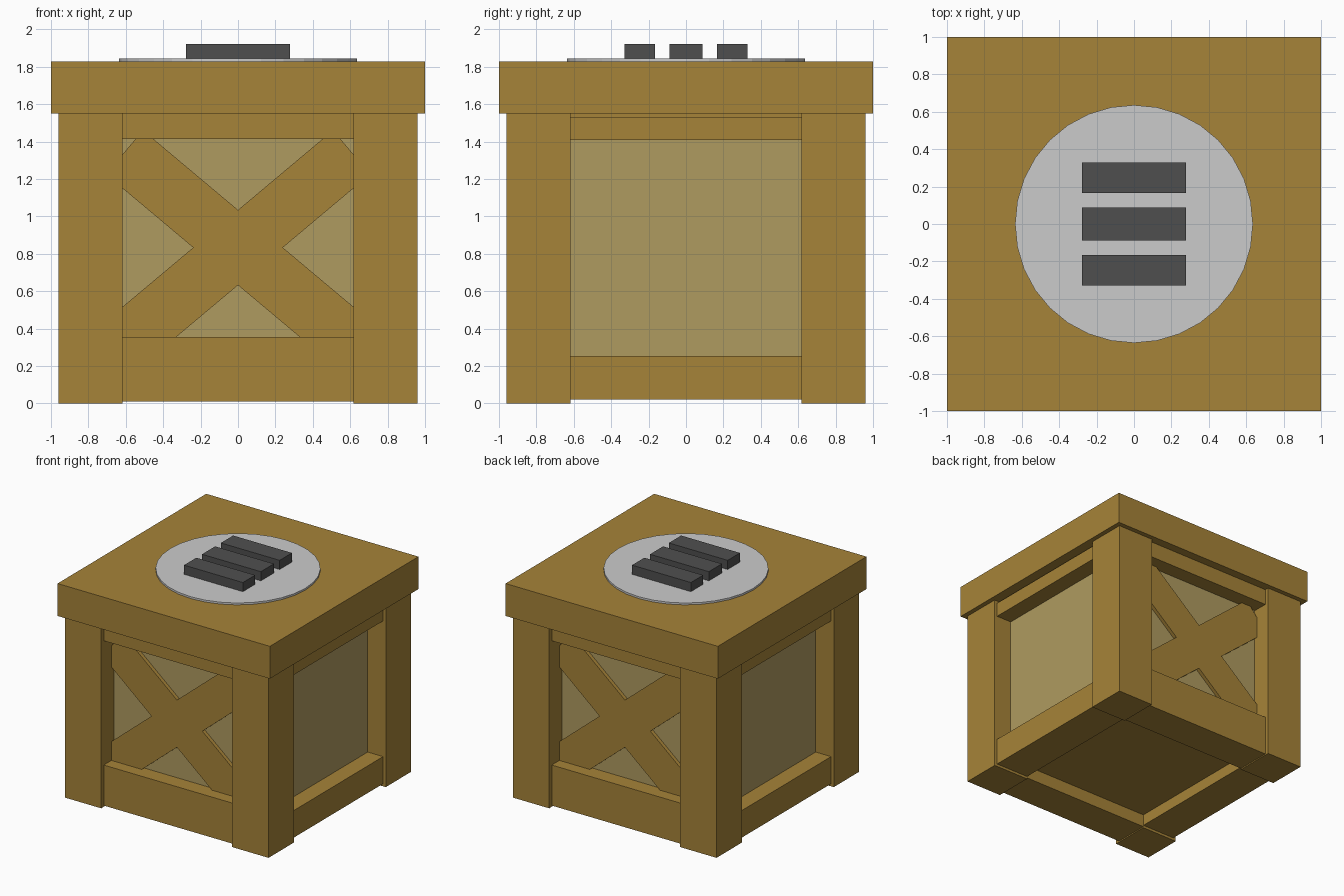
import bpy
from math import radians

if "Cube" in bpy.data.objects:
    bpy.data.objects.remove(bpy.data.objects["Cube"])


def material(name, rgb):
    m = bpy.data.materials.new(name)
    m.diffuse_color = (*rgb, 1)
    m.use_nodes = True
    m.node_tree.nodes["Principled BSDF"].inputs["Base Color"].default_value = m.diffuse_color
    return m


WOOD = material("wood", (0.381, 0.227, 0.040))
PANEL = material("panel", (0.43, 0.327, 0.117))
DARK = material("dark", (0.078, 0.078, 0.078))


def box(name, x, y, z, mat):
    """Box from (min, max) ranges on each axis."""
    r = (x, y, z)
    bpy.ops.mesh.primitive_cube_add(size=1, location=[(a + b) / 2 for a, b in r])
    o = bpy.context.object
    o.name = name
    o.scale = [b - a for a, b in r]
    o.data.materials.append(mat)
    return o


def span(s, a, b):
    """Range from a to b, mirrored when s is -1."""
    return tuple(sorted((s * a, s * b)))


# Lid, floor and inner top board
box("lid", (-1, 1), (-1, 1), (1.551, 1.827), WOOD)
box("floor", (-0.785, 0.785), (-0.785, 0.785), (0.12, 0.2), WOOD)
box("inner_top", (-0.80, 0.80), (-0.80, 0.80), (1.50, 1.56), WOOD)

# Corner posts
for sx in (-1, 1):
    for sy in (-1, 1):
        box("corner_post", span(sx, 0.617, 0.96), span(sy, 0.617, 0.96), (0, 1.555), WOOD)

inner = (-0.617, 0.617)
for s, end, side in ((-1, "front", "left"), (1, "back", "right")):
    # Front and back: panel, rails and crossed braces
    box(end + "_panel", (-0.7, 0.7), span(s, 0.74, 0.79), (0.13, 1.52), PANEL)
    box(end + "_bottom_rail", inner, span(s, 0.617, 0.925), (0.01, 0.355), WOOD)
    box(end + "_top_rail", inner, span(s, 0.617, 0.925), (1.413, 1.555), WOOD)
    for tilt in (-40, 40):
        brace = box(end + "_brace", (-0.793, 0.793), span(s, 0.77, 0.822),
                    (0.679, 0.987), WOOD)
        brace.rotation_euler.y = radians(tilt)
    # Left and right: panel and rails
    box(side + "_panel", span(s, 0.74, 0.79), (-0.7, 0.7), (0.13, 1.52), PANEL)
    box(side + "_bottom_rail", span(s, 0.617, 0.935), inner, (0.022, 0.253), WOOD)
    box(side + "_top_rail", span(s, 0.617, 0.935), inner, (1.408, 1.53), WOOD)

# Round plate with three raised slats on the lid
bpy.ops.mesh.primitive_cylinder_add(vertices=32, radius=0.636, depth=0.025,
                                    location=(0, 0, 1.8305))
bpy.context.object.name = "round_plate"
for y in ((-0.33, -0.165), (-0.088, 0.088), (0.165, 0.33)):
    box("raised_slat", (-0.277, 0.277), y, (1.84, 1.921), DARK)
